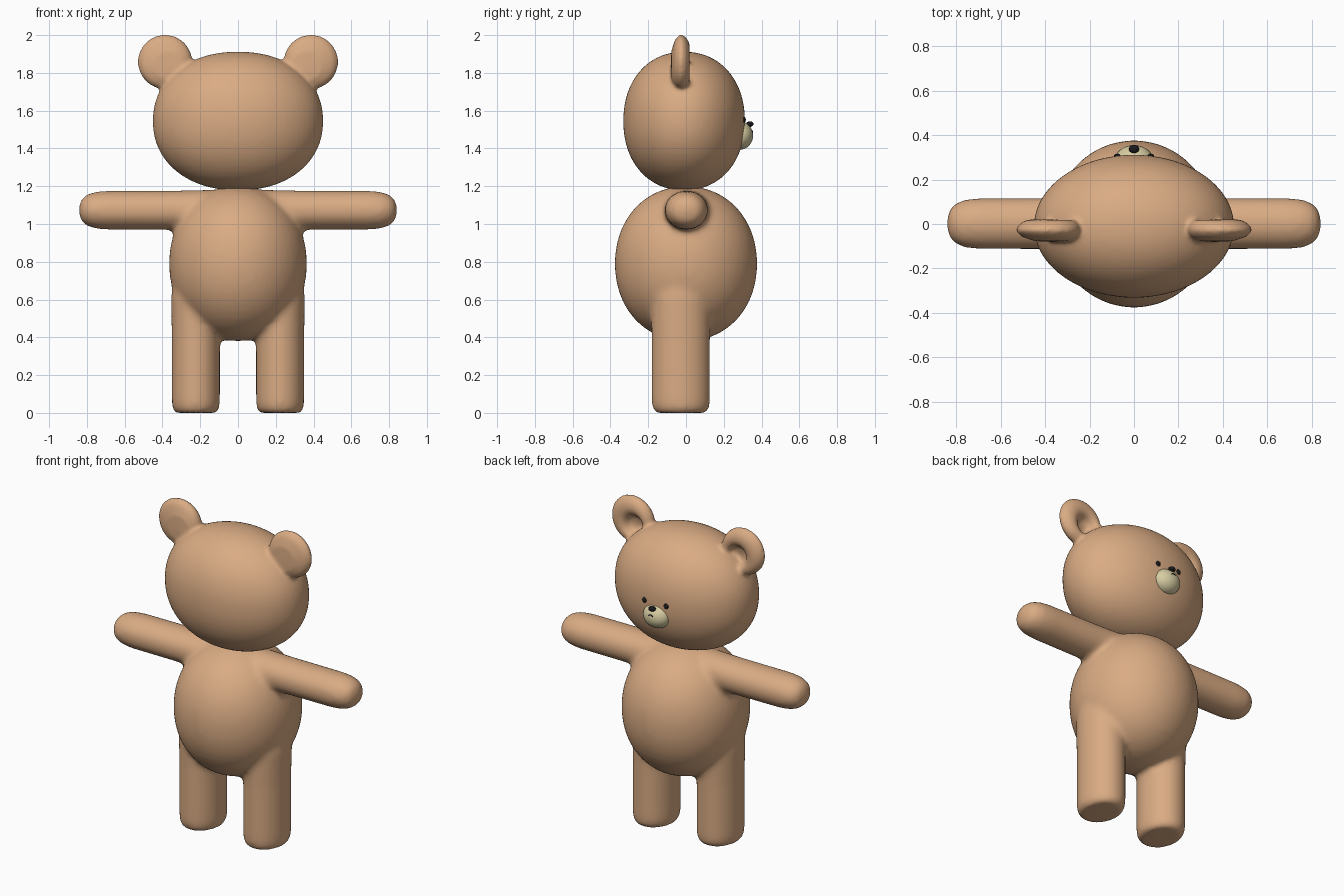
import bpy, bmesh, math
from mathutils import Matrix, Vector

if "Cube" in bpy.data.objects:
    bpy.data.objects.remove(bpy.data.objects["Cube"])


def material(name, color):
    m = bpy.data.materials.new(name)
    m.diffuse_color = (*color, 1)
    m.use_nodes = True
    m.node_tree.nodes["Principled BSDF"].inputs["Base Color"].default_value = m.diffuse_color
    return m


FUR = material("tan fur", (0.70, 0.41, 0.23))
CREAM = material("cream muzzle", (0.68, 0.61, 0.36))
BLACK = material("black", (0.01, 0.01, 0.012))


def ellipsoid(bm, center, radii, power=2.0, segs=48):
    """Ellipsoid, or a fuller one with power above 2."""
    verts = bmesh.ops.create_uvsphere(bm, u_segments=segs, v_segments=segs // 2, radius=1)["verts"]
    for v in verts:
        rho = math.hypot(v.co.x, v.co.y)
        v.co /= (rho ** power + abs(v.co.z) ** power) ** (1 / power)
        v.co = Vector(center) + Vector(a * b for a, b in zip(v.co, radii))


def lathe(bm, profile, matrix, shift=None, segs=40):
    """Revolve (radius, height) pairs round z; ends have radius 0."""
    rmax = max(r for r, h in profile)
    rings = []
    for i, (r, h) in enumerate(profile):
        n = 1 if r == 0 else segs
        ring = []
        for k in range(n):
            a = 2 * math.pi * k / segs
            p = Vector((r * math.cos(a), r * math.sin(a), h))
            if shift:
                p += shift * (1 - r / rmax)
            ring.append(bm.verts.new(matrix @ p))
        rings.append(ring)
    faces = []
    for a, b in zip(rings, rings[1:]):
        for k in range(segs):
            j = (k + 1) % segs
            if len(a) == 1:
                faces.append(bm.faces.new((a[0], b[j], b[k])))
            elif len(b) == 1:
                faces.append(bm.faces.new((a[k], a[j], b[0])))
            else:
                faces.append(bm.faces.new((a[k], a[j], b[j], b[k])))
    bmesh.ops.recalc_face_normals(bm, faces=faces)


def finish(bm, name, mat, voxel=None, smooth=0):
    me = bpy.data.meshes.new(name)
    bm.to_mesh(me)
    bm.free()
    for p in me.polygons:
        p.use_smooth = True
    me.materials.append(mat)
    ob = bpy.data.objects.new(name, me)
    bpy.context.collection.objects.link(ob)
    if voxel:  # melt the overlapping parts into one soft skin
        r = ob.modifiers.new("melt", 'REMESH')
        r.mode = 'VOXEL'
        r.voxel_size = voxel
        r.use_smooth_shade = True
        s = ob.modifiers.new("soften", 'SMOOTH')
        s.factor = 0.5
        s.iterations = smooth
    return ob


# Body with arms and legs
bm = bmesh.new()
ellipsoid(bm, (0, 0, 0.79), (0.365, 0.377, 0.41), 2.1)
ARM = [(0, 0.1), (0.112, 0.1), (0.106, 0.35), (0.105, 0.70), (0.098, 0.765),
       (0.08, 0.81), (0.052, 0.835), (0, 0.844)]
LEG = [(0, 0.0), (0.85, 0.0), (0.94, 0.012), (0.99, 0.04), (1.0, 0.08), (1.0, 0.4),
       (1.03, 0.6), (0.9, 0.78), (0, 0.85)]
for side in (-1, 1):
    lathe(bm, ARM, Matrix.Translation((0, 0.002, 1.073))
          @ Matrix.Rotation(side * math.pi / 2, 4, 'Y') @ Matrix.Diagonal((0.98, 1.1, 1, 1)))
    lathe(bm, LEG, Matrix.Translation((side * 0.223, -0.027, 0))
          @ Matrix.Diagonal((0.128, 0.155, 1, 1)))
finish(bm, "body", FUR, 0.015, 14)

# Head with cupped ears, hollows set toward the head
bm = bmesh.new()
ellipsoid(bm, (0, -0.01, 1.545), (0.451, 0.322, 0.367), 2.15, 64)
EAR = [(0, -0.082), (0.08, -0.077), (0.125, -0.058), (0.147, -0.03), (0.138, -0.005),
       (0.115, 0.016), (0.088, 0.022), (0.066, 0.008), (0.05, -0.028), (0, -0.045)]
for side in (-1, 1):
    # lathe axis z is turned to +y
    lathe(bm, EAR, Matrix.Translation((side * 0.387, 0, 1.859))
          @ Matrix.Rotation(-math.pi / 2, 4, 'X'), Vector((-side * 0.045, 0.045, 0)))
finish(bm, "head", FUR, 0.011, 8)

# Muzzle, nose and eyes
MUZZLE_C, MUZZLE_R = (0, 0.285, 1.468), (0.088, 0.07, 0.075)
for name, c, r, mat in (("muzzle", MUZZLE_C, MUZZLE_R, CREAM),
                        ("nose", (0, 0.338, 1.529), (0.023, 0.019, 0.015), BLACK),
                        ("right_eye", (0.075, 0.303, 1.552), (0.016, 0.014, 0.017), BLACK),
                        ("left_eye", (-0.075, 0.303, 1.552), (0.016, 0.014, 0.017), BLACK)):
    bm = bmesh.new()
    ellipsoid(bm, c, r, segs=32)
    finish(bm, name, mat)

# Mouth: a small curved line lying on the muzzle
cu = bpy.data.curves.new("mouth", 'CURVE')
cu.dimensions = '3D'
cu.bevel_depth = 0.003
cu.bevel_resolution = 2
sp = cu.splines.new('POLY')
sp.points.add(12)
for i, p in enumerate(sp.points):
    x = (i / 6 - 1) * 0.016
    z = 1.487 + 0.006 * math.cos(x / 0.016 * math.pi / 2)
    d = 1 - (x / MUZZLE_R[0]) ** 2 - ((z - MUZZLE_C[2]) / MUZZLE_R[2]) ** 2
    p.co = (x, MUZZLE_C[1] + MUZZLE_R[1] * math.sqrt(d), z, 1)
cu.materials.append(BLACK)
bpy.context.collection.objects.link(bpy.data.objects.new("mouth", cu))
